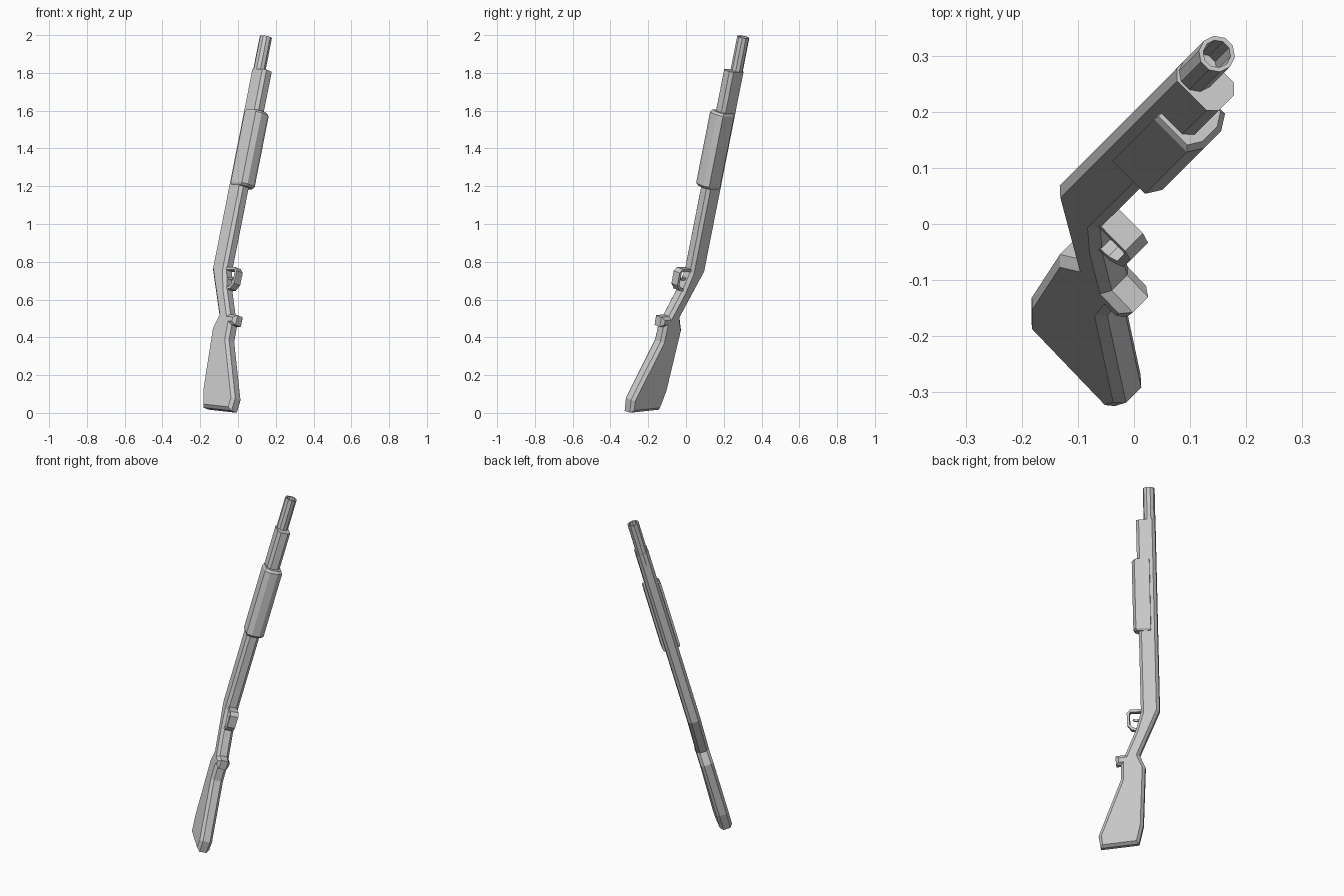
import bpy, bmesh, math
from mathutils import Vector, Matrix

if "Cube" in bpy.data.objects:
    bpy.data.objects.remove(bpy.data.objects["Cube"])

# Local frame: u = towards the underside, n = thickness, t = along the barrel
D = Vector((0.19, 0.19, 0.963)).normalized()
U = Vector((1, -1, 0)).normalized()
N = D.cross(U)
ORIGIN = Vector((-0.166, -0.166, 0.006))
FRAME = Matrix((U, N, D)).transposed().to_4x4()
FRAME.translation = ORIGIN


def loft(name, rings):
    """Skin equal-length closed rings of (u, n, t) points and cap both ends."""
    bm = bmesh.new()
    loops = [[bm.verts.new(FRAME @ Vector(p)) for p in r] for r in rings]
    k = len(loops[0])
    for a, b in zip(loops, loops[1:]):
        for i in range(k):
            j = (i + 1) % k
            bm.faces.new((a[i], a[j], b[j], b[i]))
    bm.faces.new(loops[0][::-1])
    bm.faces.new(loops[-1])
    bmesh.ops.recalc_face_normals(bm, faces=bm.faces)
    me = bpy.data.meshes.new(name)
    bm.to_mesh(me)
    bm.free()
    ob = bpy.data.objects.new(name, me)
    bpy.context.collection.objects.link(ob)
    return ob


def inset(pts, d):
    """Mitred inward offset of a counter-clockwise 2D outline."""
    out = []
    for i, p in enumerate(pts):
        p = Vector(p)
        e1 = (p - Vector(pts[i - 1])).normalized()
        e2 = (Vector(pts[(i + 1) % len(pts)]) - p).normalized()
        n1, n2 = Vector((-e1.y, e1.x)), Vector((-e2.y, e2.x))
        out.append(p + (n1 + n2) * d / (1 + n1.dot(n2)))
    return out


# Stock, grip and receiver: one chamfered side profile (u, t), counter-clockwise
END = 1.875
outline = [(-0.009, 0.017), (0.205, 0.0), (0.215, 0.07), (0.082, 0.39),
           (0.080, 0.472), (0.108, 0.472), (0.110, 0.525), (0.056, 0.53),
           (-0.005, 0.665), (-0.038, 0.77), (-0.036, END), (-0.142, END),
           (-0.142, 0.777), (-0.025, 0.525), (-0.055, 0.455), (-0.036, 0.12)]
H, C = 0.036, 0.016
inner = [(q.x, END if p[1] == END else q.y) for p, q in zip(outline, inset(outline, C))]
loft("stock_and_receiver", [[(u, n, t) for u, t in prof] for prof, n in
     ((inner, -H), (outline, C - H), (outline, H - C), (inner, H))])


# Barrel with an open bore
def circle(r, t, sides=10):
    return [(-0.110 + r * math.cos(2 * math.pi * i / sides),
             r * math.sin(2 * math.pi * i / sides), t) for i in range(sides)]


loft("barrel", [circle(0.033, 1.80), circle(0.033, 2.06), circle(0.025, 2.06), circle(0.025, 1.93)])

# Pump grip: chamfered section, tapered at both ends
half = [(-0.107, 0.05), (-0.024, 0.05), (-0.007, 0.022)]
section = half + [(u, -n) for u, n in reversed(half)]


def pump_ring(t, s):
    return [(-0.09 + (u + 0.09) * s, n * s, t) for u, n in section]


loft("pump_grip", [pump_ring(1.235, 0.87), pump_ring(1.247, 1), pump_ring(1.637, 1), pump_ring(1.65, 0.87)])


# Trigger guard and trigger: flat strips swept along a path in the side plane
def strip(name, path, thick, width):
    rings = []
    for i, p in enumerate(path):
        a, b = Vector(path[max(i - 1, 0)]), Vector(path[min(i + 1, len(path) - 1)])
        d = (b - a).normalized() * thick / 2
        w = width / 2
        rings.append([(p[0] + s * -d.y, n, p[1] + s * d.x)
                      for s, n in ((1, w), (1, -w), (-1, -w), (-1, w))])
    return loft(name, rings)


strip("trigger_guard", [(-0.055, 0.782), (0.022, 0.782), (0.034, 0.768),
                        (0.033, 0.702), (0.012, 0.678), (-0.02, 0.674)], 0.015, 0.046)
strip("trigger", [(-0.035, 0.735), (-0.008, 0.728), (0.008, 0.735)], 0.011, 0.018)
